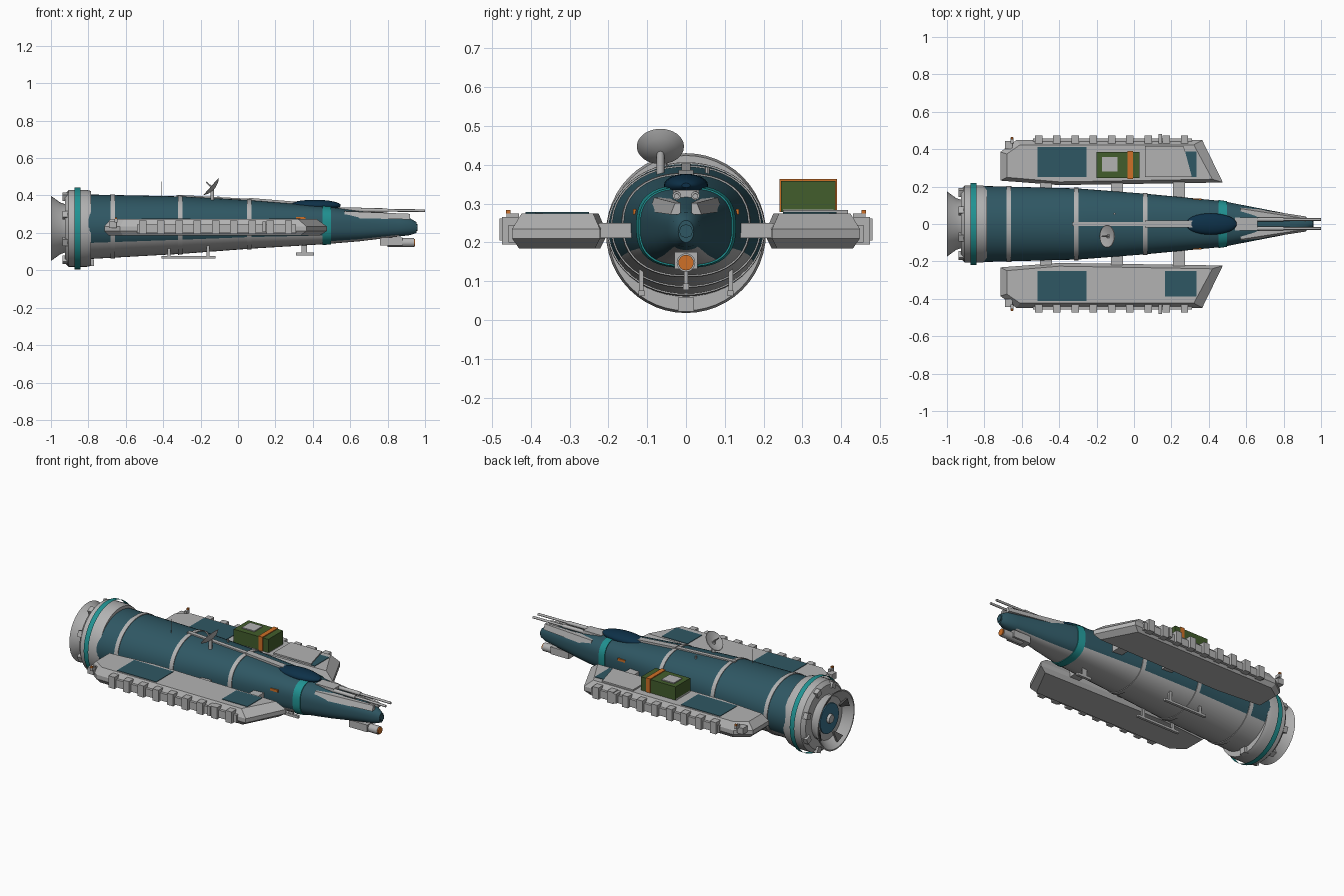
import bpy, bmesh, math
from mathutils import Vector

if "Cube" in bpy.data.objects:
    bpy.data.objects.remove(bpy.data.objects["Cube"])


def material(name, rgb):
    m = bpy.data.materials.new(name)
    m.diffuse_color = (*rgb, 1)
    m.use_nodes = True
    m.node_tree.nodes["Principled BSDF"].inputs["Base Color"].default_value = m.diffuse_color
    return m


GREY = material("light grey", (0.45, 0.45, 0.45))
HULL = material("dark teal", (0.028, 0.095, 0.125))
TEAL = material("bright teal", (0.015, 0.29, 0.29))
NAVY = material("navy glass", (0.004, 0.03, 0.065))
GREEN = material("crate green", (0.055, 0.11, 0.025))
ORANGE = material("orange", (0.62, 0.16, 0.02))
DARK = material("dark grey", (0.09, 0.09, 0.09))
BLUE = material("engine blue", (0.04, 0.16, 0.25))
AXIS_Z = 0.224


def loft(name, rings, mats, caps=True, smooth=False, rule=None):
    """Skin a list of equal-length point rings."""
    bm = bmesh.new()
    rows = [[bm.verts.new(p) for p in r] for r in rings]
    n = len(rows[0])
    for a, b in zip(rows, rows[1:]):
        for i in range(n):
            j = (i + 1) % n
            bm.faces.new((a[i], a[j], b[j], b[i]))
    if caps:
        bm.faces.new(rows[0])
        bm.faces.new(rows[-1])
    bmesh.ops.recalc_face_normals(bm, faces=bm.faces)
    if rule:
        for f in bm.faces:
            f.material_index = rule(f.calc_center_median())
    me = bpy.data.meshes.new(name)
    bm.to_mesh(me)
    bm.free()
    ob = bpy.data.objects.new(name, me)
    bpy.context.collection.objects.link(ob)
    for m in mats if isinstance(mats, (list, tuple)) else [mats]:
        me.materials.append(m)
    if smooth:
        bpy.context.view_layer.objects.active = ob
        ob.select_set(True)
        bpy.ops.object.shade_smooth_by_angle(angle=math.radians(35))
        ob.select_set(False)
    return ob


def box(name, x, y, z, mat):
    return loft(name, [[(x[0], y[0], k), (x[1], y[0], k), (x[1], y[1], k), (x[0], y[1], k)] for k in z], mat)


def lathe(name, profile, mat, caps=False, cy=0, cz=AXIS_Z, n=48):
    """Revolve (x, radius) points about an x-parallel axis."""
    ts = [2 * math.pi * i / n for i in range(n)]
    return loft(name, [[(x, cy + r * math.cos(t), cz + r * math.sin(t)) for t in ts]
                       for x, r in profile], mat, caps, True)


def rod(name, a, b, r, mat, r2=None, n=12):
    a, b = Vector(a), Vector(b)
    q = (b - a).to_track_quat('Z', 'Y')
    ts = [2 * math.pi * i / n for i in range(n)]
    return loft(name, [[c + q @ Vector((k * math.cos(t), k * math.sin(t), 0)) for t in ts]
                       for c, k in ((a, r), (b, r if r2 is None else r2))], mat, True, True)


# Hull stations: x, half width, bottom, top, squareness
STATIONS = [(-0.80, 0.203, 0.060, 0.405, 2.0), (-0.30, 0.190, 0.088, 0.395, 2.1),
            (0.06, 0.162, 0.115, 0.375, 2.3), (0.47, 0.123, 0.140, 0.342, 2.7),
            (0.65, 0.088, 0.155, 0.318, 2.6), (0.92, 0.036, 0.188, 0.278, 2.3),
            (0.955, 0.020, 0.200, 0.257, 2.0)]


def station(x):
    for a, b in zip(STATIONS, STATIONS[1:]):
        if x <= b[0]:
            t = (x - a[0]) / (b[0] - a[0])
            return [p + (q - p) * t for p, q in zip(a, b)]
    return list(STATIONS[-1])


def section(x, grow=0.0, n=48):
    _, w, lo, hi, e = station(x)
    w, h, c, ring = w + grow, (hi - lo) / 2 + grow, (hi + lo) / 2, []
    for i in range(n):
        t = 2 * math.pi * i / n
        u, v = math.cos(t), math.sin(t)
        k = (abs(u) ** e + abs(v) ** e) ** (-1 / e)
        ring.append((x, w * u * k, c + h * v * k))
    return ring


def hull_colour(c):
    _, w, lo, hi, e = station(c.x)
    angle = math.degrees(math.atan2((c.z - (lo + hi) / 2) / (hi - lo) * 2, abs(c.y) / w))
    return int(angle < (-30 if c.x < 0.47 else -52) and c.x < 0.88)


# Main hull with a grey belly, and its hoops
xs = [-0.80 + 0.05 * i for i in range(25)] + [0.43, 0.47, 0.53, 0.59, 0.65, 0.72, 0.79, 0.86, 0.92, 0.945, 0.955]
loft("hull", [section(x) for x in sorted(set(xs))], [HULL, GREY], True, True, hull_colour)
for x, w, m in ((-0.67, 0.012, GREY), (-0.31, 0.012, GREY), (0.06, 0.012, GREY), (0.475, 0.022, TEAL)):
    loft("hull_hoop", [section(x - w, 0), section(x - w, 0.004), section(x + w, 0.004), section(x + w, 0)],
         m, False, True)
rod("nose_cap", (0.95, 0, 0.229), (0.96, 0, 0.229), 0.018, HULL, n=8)

# Engine housing, band, bell, vents and lugs
lathe("engine_housing", [(-0.925, 0.1), (-0.925, 0.185), (-0.905, 0.206), (-0.81, 0.206),
                         (-0.785, 0.2), (-0.785, 0.15)], GREY)
lathe("engine_band", [(-0.873, 0.219), (-0.843, 0.219)], TEAL)
lathe("engine_bell", [(-0.92, 0.128), (-0.95, 0.138), (-1.0, 0.174), (-1.0, 0.167),
                      (-0.95, 0.125), (-0.945, 0.0)], GREY)
lathe("engine_disc", [(-0.94, 0.088), (-0.955, 0.088)], BLUE, True)
lathe("engine_hub", [(-0.95, 0.03), (-0.97, 0.024)], GREY, True, n=16)
for i in range(8):
    t = math.pi / 4 * i + math.pi / 8
    u, v = Vector((0, math.cos(t), math.sin(t))), Vector((0, -math.sin(t), math.cos(t)))
    c = Vector((0, 0, AXIS_Z))
    loft("engine_lug", [[c + u * r + v * s + Vector((x, 0, 0)) for r, s in
                         ((0.165, -0.018), (0.2, -0.018), (0.2, 0.018), (0.165, 0.018))]
                        for x in (-0.937, -0.905)], GREY)
    if i % 2:
        loft("engine_vent", [[c + u * r + v * s + Vector((x - (r - 0.1) * 0.7, 0, 0)) for r, s in
                              ((0.105, -0.006), (0.145, -0.028), (0.145, 0.028), (0.105, 0.006))]
                             for x in (-0.945, -0.957)], DARK)
box("keel_lug", (-0.82, -0.77), (-0.021, 0.021), (0.022, 0.058), GREY)

# Side pods with pylons, rails, lugs and panels
for s in (-1, 1):
    def pod_ring(inset, z):
        d = inset
        pts = [(-0.715 + d, 0.232 + d * .5), (-0.4, 0.208 + d * .5), (0.475 - 1.6 * d, 0.222 + d * .5),
               (0.365 - 1.3 * d, 0.448 - d * .7), (-0.63 + d * .6, 0.448 - d * .7), (-0.715 + d, 0.385 - d * .3)]
        return [(x, s * y, z) for x, y in pts]

    def side_box(name, x, y, z, mat):
        box(name, x, (s * y[0], s * y[1]), z, mat)

    loft("side_pod", [pod_ring(0.025, 0.185), pod_ring(0.0, 0.21), pod_ring(0.0, 0.235),
                      pod_ring(0.035, 0.275)], GREY)
    for x in (-0.47, -0.09, 0.24):
        side_box("pylon", (x - 0.032, x + 0.032), (0.13, 0.23), (0.212, 0.25), GREY)
    side_box("pod_rail", (-0.54, 0.31), (0.43, 0.458), (0.2, 0.245), GREY)
    for i in range(9):
        x = -0.51 + 0.0975 * i
        side_box("rail_lug", (x - 0.02, x + 0.02), (0.43, 0.474), (0.195, 0.265), GREY)
    side_box("rail_latch", (0.13, 0.15), (0.43, 0.48), (0.205, 0.262), GREY)
    side_box("rear_panel", (-0.515, -0.255), (0.25, 0.413), (0.27, 0.278), HULL)
    side_box("front_panel", (0.165, 0.335), (0.25, 0.388), (0.27, 0.278), HULL)
    # Pod tail lamp
    side_box("lamp_base", (-0.69, -0.65), (0.40, 0.445), (0.225, 0.262), GREY)
    side_box("lamp_post", (-0.66, -0.645), (0.43, 0.462), (0.255, 0.274), GREY)
    side_box("lamp", (-0.658, -0.646), (0.452, 0.464), (0.274, 0.283), ORANGE)
    # Belly skid, hull marker, cheek plate and gun
    side_box("belly_skid", (-0.41, -0.12), (0.107, 0.123), (0.062, 0.076), GREY)
    for x in (-0.37, -0.16):
        side_box("skid_strut", (x - 0.008, x + 0.008), (0.109, 0.121), (0.07, 0.14), GREY)
    side_box("hull_marker", (0.31, 0.36), (0.128, 0.137), (0.272, 0.286), ORANGE)
    loft("cheek_plate", [[(x, s * a, lo), (x, s * b, lo), (x, s * (b - 0.012), hi), (x, s * a, hi)]
                         for x, a, b, lo, hi in ((0.57, 0.045, 0.094, 0.28, 0.316),
                                                 (0.92, 0.014, 0.04, 0.272, 0.302))], GREY)
    rod("gun_barrel", (0.56, s * 0.024, 0.322), (1.0, s * 0.024, 0.319), 0.007, GREY)
    rod("gun_sleeve", (0.6, s * 0.024, 0.322), (0.8, s * 0.024, 0.3205), 0.011, GREY)
box("gun_mount", (0.54, 0.66), (-0.034, 0.034), (0.29, 0.335), GREY)

# Cargo crate and cover slab on the far pod
box("cover_base", (-0.2, 0.03), (0.25, 0.38), (0.27, 0.285), GREY)
box("crate", (-0.2, 0.03), (0.245, 0.385), (0.278, 0.358), GREEN)
box("crate_strap", (-0.034, -0.006), (0.241, 0.389), (0.278, 0.363), ORANGE)
box("crate_plate", (-0.17, -0.087), (0.28, 0.358), (0.357, 0.364), GREY)
loft("cover_slab", [[(0.06, 0.25, z), (0.31, 0.25, z), (0.265, 0.418, z), (0.06, 0.418, z)]
                    for z in (0.268, 0.284)], GREY)

# Canopy
rings = []
for i in range(1, 16):
    t = math.pi * i / 16
    r = math.sin(t)
    rings.append([(0.41 - 0.14 * math.cos(t), 0.057 * r * math.cos(a), 0.347 + 0.03 * r * math.sin(a))
                  for a in (2 * math.pi * k / 24 for k in range(24))])
loft("canopy", rings, NAVY, True, True)

# Dorsal spine
for x0, x1, w, h in ((-0.33, 0.08, 0.012, 0.008), (0.06, 0.37, 0.019, 0.012)):
    loft("spine", [[(x, -w, station(x)[3] - 0.02), (x, w, station(x)[3] - 0.02),
                    (x, w, station(x)[3] + h), (x, -w, station(x)[3] + h)] for x in (x0, x1)], GREY)

# Dish, mast and aerial
axis = Vector((-0.09, 0, 0.08)).normalized()
hub = Vector((-0.137, -0.066, 0.442))
rod("dish_post", (-0.137, -0.066, 0.35), hub, 0.01, GREY)
q = axis.to_track_quat('Z', 'Y')
loft("dish", [[hub + q @ Vector((r * math.cos(a), r * math.sin(a), d))
               for a in (2 * math.pi * k / 24 for k in range(24))]
              for r, d in ((0.012, -0.012), (0.04, -0.005), (0.061, 0.008), (0.058, 0.01), (0.01, -0.004))],
     GREY, True, True)
rod("dish_feed", hub, hub + axis * 0.045, 0.004, GREY)
rod("aerial", (-0.41, -0.05, 0.37), (-0.41, -0.05, 0.475), 0.002, GREY, n=6)
rod("sensor_stub", (-0.105, 0.055, 0.36), (-0.105, 0.055, 0.395), 0.006, GREY, n=8)

# Chin cannon and belly fin
box("cannon_mount", (0.76, 0.88), (-0.03, 0.03), (0.132, 0.175), GREY)
rod("cannon", (0.8, 0, 0.148), (0.94, 0, 0.148), 0.024, GREY, n=16)
rod("cannon_tip", (0.938, 0, 0.148), (0.947, 0, 0.148), 0.02, ORANGE, n=16)
box("belly_fin", (0.31, 0.405), (-0.008, 0.008), (0.078, 0.094), GREY)
box("fin_strut", (0.34, 0.37), (-0.005, 0.005), (0.09, 0.14), GREY)
